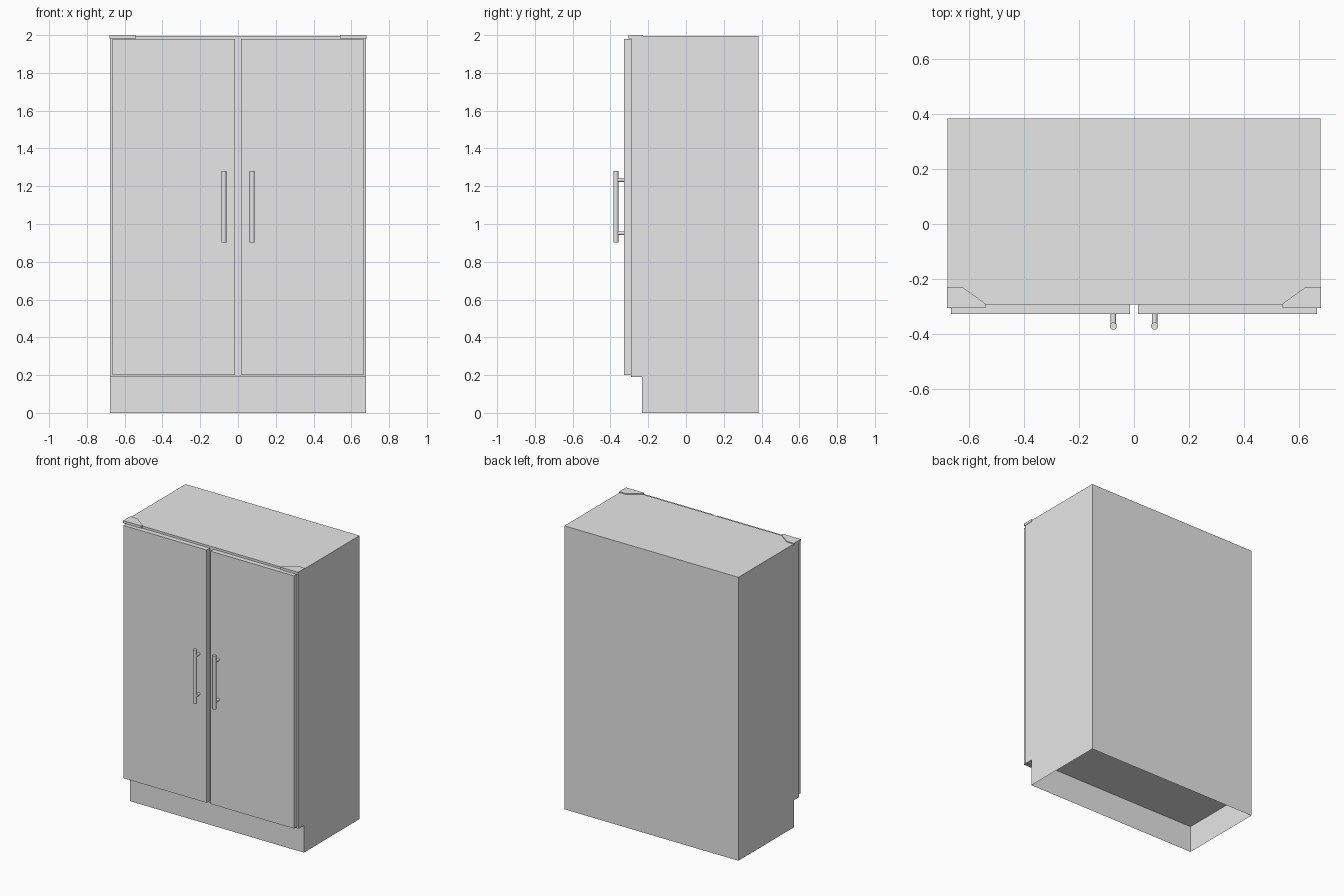
import bpy, bmesh
from math import radians
from mathutils import Matrix

cube = bpy.data.objects.get("Cube")
if cube:
    bpy.data.objects.remove(cube, do_unlink=True)

grey = bpy.data.materials.new("plain_grey")
grey.use_nodes = True
grey.diffuse_color = (0.8, 0.8, 0.8, 1)
grey.node_tree.nodes["Principled BSDF"].inputs["Base Color"].default_value = grey.diffuse_color

HALF_W, BACK, FRONT, KICK = 0.677, 0.384, -0.292, -0.234
TOP, KICK_H = 1.994, 0.19


def finish(bm, name):
    mesh = bpy.data.meshes.new(name)
    bm.to_mesh(mesh)
    bm.free()
    mesh.materials.append(grey)
    obj = bpy.data.objects.new(name, mesh)
    bpy.context.collection.objects.link(obj)
    return obj


def prism(points, offset):
    """Close an outline and extrude it along the offset."""
    bm = bmesh.new()
    face = bm.faces.new([bm.verts.new(p) for p in points])
    new = bmesh.ops.extrude_face_region(bm, geom=[face], use_keep_orig=True)["geom"]
    bmesh.ops.translate(bm, vec=offset, verts=[g for g in new if isinstance(g, bmesh.types.BMVert)])
    bmesh.ops.recalc_face_normals(bm, faces=bm.faces)
    return bm


def rod(bm, center, radius, length, rotation=Matrix()):
    bmesh.ops.create_cone(bm, cap_ends=True, segments=20, radius1=radius, radius2=radius,
                          depth=length, matrix=Matrix.Translation(center) @ rotation)


# Cabinet: side profile with a recessed kick base, open underneath
profile = [(KICK, 0), (BACK, 0), (BACK, KICK_H), (BACK, TOP),
           (FRONT, TOP), (FRONT, KICK_H), (KICK, KICK_H)]
bm = prism([(-HALF_W, y, z) for y, z in profile], (2 * HALF_W, 0, 0))
underside = [f for f in bm.faces if all(v.co.z < 0.01 for v in f.verts)]
bmesh.ops.delete(bm, geom=underside, context="FACES_ONLY")


def corner(x, y):
    return next(v for v in bm.verts if abs(v.co.x - x) < 0.001
                and abs(v.co.y - y) < 0.001 and abs(v.co.z - KICK_H) < 0.001)


bm.faces.new([corner(-HALF_W, KICK), corner(-HALF_W, BACK),
              corner(HALF_W, BACK), corner(HALF_W, KICK)])
finish(bm, "cabinet")

for side, s in (("left", 1), ("right", -1)):
    # Door slab
    outline = [(s * 0.015, 0.201), (s * 0.664, 0.201), (s * 0.664, 1.979), (s * 0.015, 1.979)]
    finish(prism([(x, FRONT, z) for x, z in outline], (0, -0.035, 0)), side + "_door")

    # Hinge cover with a slanted inner edge
    outline = [(0.68, -0.305), (0.68, -0.228), (0.625, -0.228), (0.54, -0.289), (0.54, -0.305)]
    finish(prism([(s * x, y, 1.983) for x, y in outline], (0, 0, 0.017)), side + "_hinge_cover")

    # Bar handle on two standoffs
    bm = bmesh.new()
    rod(bm, (s * 0.075, -0.371, 1.092), 0.013, 0.378)
    for z in (0.951, 1.233):
        rod(bm, (s * 0.075, -0.347, z), 0.01, 0.044, Matrix.Rotation(radians(90), 4, "X"))
    handle = finish(bm, side + "_handle")
    bpy.ops.object.select_all(action="DESELECT")
    handle.select_set(True)
    bpy.context.view_layer.objects.active = handle
    bpy.ops.object.shade_smooth_by_angle(angle=radians(40))
